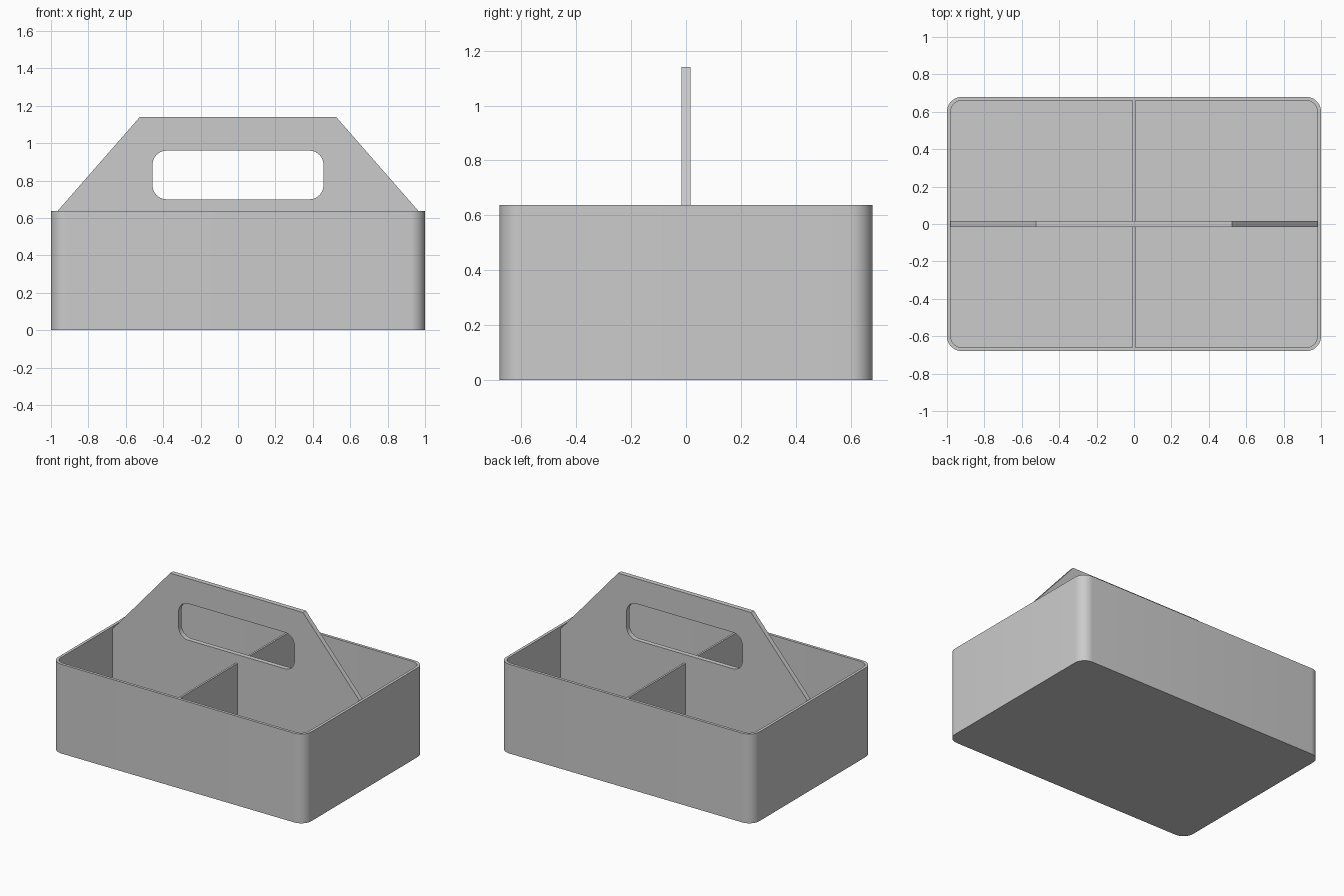
import bpy, bmesh
from math import cos, sin, pi, radians

cube = bpy.data.objects.get("Cube")
if cube:
    bpy.data.objects.remove(cube, do_unlink=True)

HX, HY, RIM = 1.0, 0.68, 0.637     # tray half sizes and height
WALL, FLOOR = 0.02, 0.02
PLATE = 0.017                      # half thickness of the handle plate
DIVIDER = 0.007                    # half thickness of the cross dividers

grey = bpy.data.materials.new("plain grey")
grey.use_nodes = True
grey.diffuse_color = (0.6, 0.6, 0.6, 1)
grey.node_tree.nodes["Principled BSDF"].inputs["Base Color"].default_value = (0.6, 0.6, 0.6, 1)


def rounded_rect(hx, hy, r, cy=0.0, steps=10):
    """Counter-clockwise outline of a rectangle with round corners."""
    pts = []
    for k, (sx, sy) in enumerate([(1, 1), (-1, 1), (-1, -1), (1, -1)]):
        for i in range(steps + 1):
            a = (k + i / steps) * pi / 2
            pts.append((sx * (hx - r) + r * cos(a), cy + sy * (hy - r) + r * sin(a)))
    return pts


def add_object(name, mesh):
    obj = bpy.data.objects.new(name, mesh)
    bpy.context.collection.objects.link(obj)
    mesh.materials.clear()
    mesh.materials.append(grey)
    bpy.ops.object.select_all(action='DESELECT')
    obj.select_set(True)
    bpy.context.view_layer.objects.active = obj
    bpy.ops.object.shade_smooth_by_angle(angle=radians(30))
    return obj


# Tray: one skin running up the outside, over the rim and down the inside
outer = rounded_rect(HX, HY, 0.08)
inner = rounded_rect(HX - WALL, HY - WALL, 0.06)
bm = bmesh.new()
rings = [[bm.verts.new((x, y, z)) for x, y in outline]
         for outline, z in [(outer, 0), (outer, RIM), (inner, RIM), (inner, FLOOR)]]
for low, high in zip(rings, rings[1:]):
    for i in range(len(low)):
        j = (i + 1) % len(low)
        bm.faces.new((low[i], low[j], high[j], high[i]))
bm.faces.new(rings[0][::-1])
bm.faces.new(rings[-1])
bmesh.ops.recalc_face_normals(bm, faces=bm.faces)
mesh = bpy.data.meshes.new("tray")
bm.to_mesh(mesh)
bm.free()
add_object("tray", mesh)

# Handle plate: sloped outline with a rounded grip hole
wall_x = HX - WALL
half = [(wall_x, FLOOR), (wall_x, 0.62), (0.525, 1.14)]
outline = half + [(-x, z) for x, z in reversed(half)]
curve = bpy.data.curves.new("handle_outline", 'CURVE')
curve.dimensions = '2D'
curve.fill_mode = 'BOTH'
curve.extrude = PLATE
for pts in (outline, rounded_rect(0.457, 0.13, 0.075, cy=0.83)):
    spline = curve.splines.new('POLY')
    spline.points.add(len(pts) - 1)
    for p, (x, z) in zip(spline.points, pts):
        p.co = (x, z, 0, 1)
    spline.use_cyclic_u = True
temp = bpy.data.objects.new("handle_outline", curve)
bpy.context.collection.objects.link(temp)
bpy.context.view_layer.update()
mesh = bpy.data.meshes.new_from_object(temp.evaluated_get(bpy.context.evaluated_depsgraph_get()))
bpy.data.objects.remove(temp, do_unlink=True)
bm = bmesh.new()
bm.from_mesh(mesh)
bmesh.ops.remove_doubles(bm, verts=bm.verts, dist=0.0001)
bmesh.ops.recalc_face_normals(bm, faces=bm.faces)
bm.to_mesh(mesh)
bm.free()
handle = add_object("handle_plate", mesh)
handle.rotation_euler.x = pi / 2

# Cross dividers, from the handle plate to the front and back walls
for name, side in (("front_divider", -1), ("back_divider", 1)):
    bm = bmesh.new()
    bmesh.ops.create_cube(bm, size=1)
    near, far = PLATE, HY - WALL
    for v in bm.verts:
        v.co = (v.co.x * 2 * DIVIDER,
                side * (near + far) / 2 + v.co.y * (far - near),
                (FLOOR + RIM) / 2 + v.co.z * (RIM - FLOOR))
    mesh = bpy.data.meshes.new(name)
    bm.to_mesh(mesh)
    bm.free()
    add_object(name, mesh)
